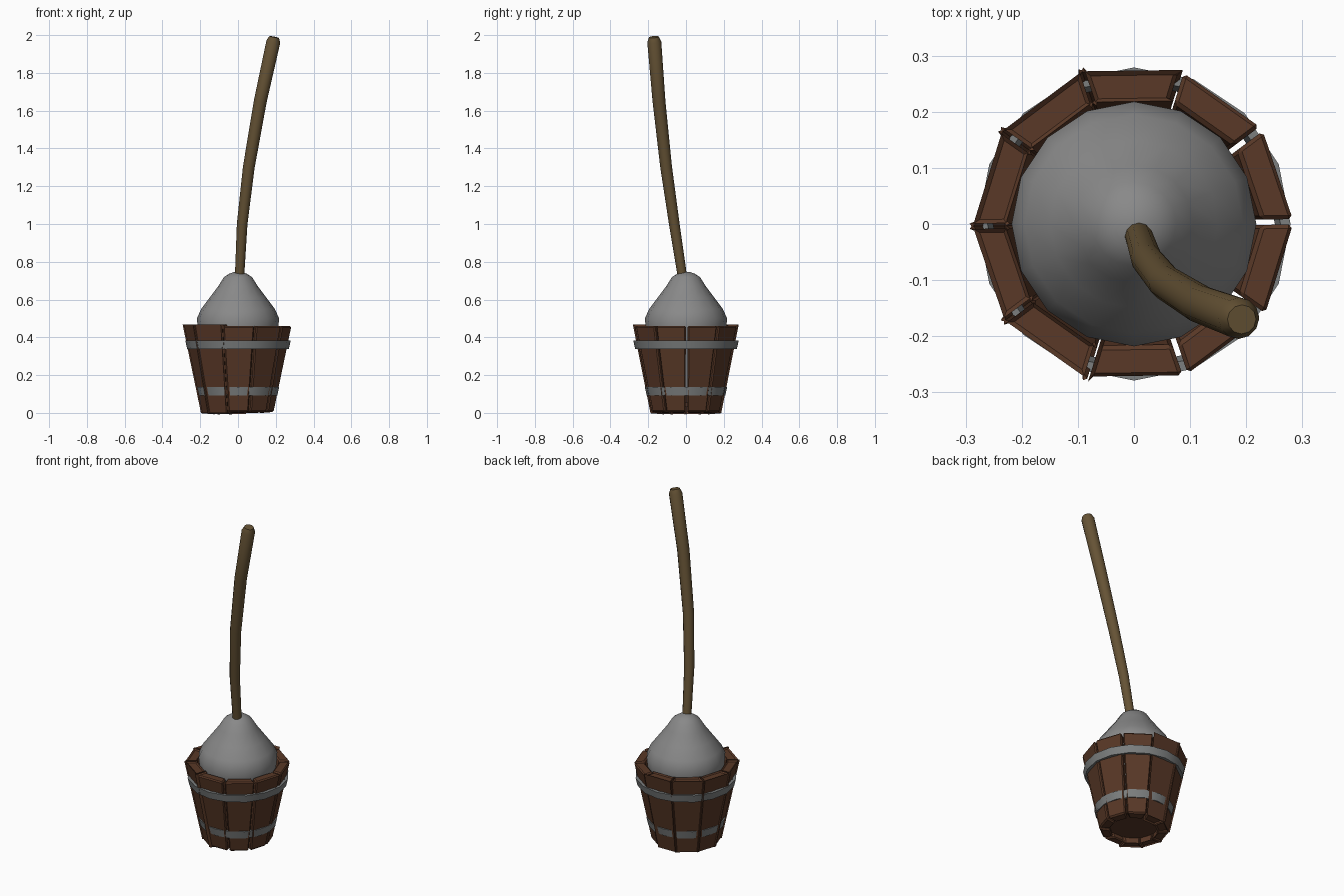
import bpy, bmesh, math
from mathutils import Vector

cube = bpy.data.objects.get("Cube")
if cube:
    bpy.data.objects.remove(cube, do_unlink=True)


def material(name, colour):
    m = bpy.data.materials.new(name)
    m.use_nodes = True
    m.diffuse_color = (*colour, 1)
    m.node_tree.nodes["Principled BSDF"].inputs["Base Color"].default_value = (*colour, 1)
    return m


red_wood = material("reddish wood", (0.10, 0.04, 0.02))
pole_wood = material("olive wood", (0.13, 0.085, 0.035))
grey_cloth = material("grey cloth", (0.25, 0.25, 0.25))
iron = material("grey iron", (0.20, 0.21, 0.21))


def finish(name, bm, mat, smooth=None):
    bmesh.ops.recalc_face_normals(bm, faces=bm.faces)
    mesh = bpy.data.meshes.new(name)
    bm.to_mesh(mesh)
    bm.free()
    mesh.materials.append(mat)
    obj = bpy.data.objects.new(name, mesh)
    bpy.context.collection.objects.link(obj)
    if smooth:
        bpy.ops.object.select_all(action='DESELECT')
        obj.select_set(True)
        bpy.context.view_layer.objects.active = obj
        bpy.ops.object.shade_smooth_by_angle(angle=math.radians(smooth))
    return obj


def lathe(name, profile, sides, mat, smooth=None, closed=False):
    """Spin (radius, height) points round the vertical axis."""
    bm = bmesh.new()
    rings = []
    for r, z in profile:
        rings.append([bm.verts.new((r * math.cos(a), r * math.sin(a), z))
                      for a in (math.tau * i / sides for i in range(sides))])
    pairs = list(zip(rings, rings[1:]))
    if closed:
        pairs.append((rings[-1], rings[0]))
    else:
        bm.faces.new(rings[0])
        bm.faces.new(rings[-1])
    for low, high in pairs:
        for i in range(sides):
            j = (i + 1) % sides
            bm.faces.new((low[i], low[j], high[j], high[i]))
    return finish(name, bm, mat, smooth)


# Bucket staves: tapered, outward leaning planks with chamfered edges
COUNT, HEIGHT, THICK = 10, 0.46, 0.055
slope = math.tan(math.pi / COUNT)
for k in range(COUNT):
    angle = math.pi / 2 + math.radians(0.8) + math.tau * k / COUNT
    out = Vector((math.cos(angle), math.sin(angle), 0))
    side = Vector((-out.y, out.x, 0))
    bm = bmesh.new()
    bmesh.ops.create_cube(bm, size=1)
    for v in bm.verts:
        reach = (0.272 if v.co.z > 0 else 0.182) - (THICK if v.co.x < 0 else 0)
        half = reach * slope - 0.005
        z = HEIGHT if v.co.z > 0 else 0.005 if v.co.x > 0 else 0.0
        v.co = out * reach + side * math.copysign(half, v.co.y) + Vector((0, 0, z))
    bmesh.ops.bevel(bm, geom=bm.edges[:], offset=0.007, segments=1, affect='EDGES')
    finish(f"bucket_stave_{k + 1}", bm, red_wood)

# Bucket floor, set a little above the stave ends
lathe("bucket_floor", [(0.145, 0.03), (0.15, 0.055)], 20, red_wood)

# Iron hoops
for name, z0, z1, r0, r1 in (("lower_hoop", 0.092, 0.137, 0.208, 0.218),
                             ("upper_hoop", 0.338, 0.382, 0.269, 0.279)):
    lathe(name, [(r0, z0), (r1, z1), (r1 - 0.018, z1), (r0 - 0.018, z0)],
          16, iron, 40, closed=True)

# Mop head: a bell shape filling the bucket
lathe("mop_head", [(0.15, 0.12), (0.195, 0.36), (0.212, 0.44), (0.218, 0.5), (0.195, 0.55),
                   (0.15, 0.61), (0.105, 0.67), (0.075, 0.718), (0.045, 0.738), (0.015, 0.747)],
      16, grey_cloth, 60)

# Curved handle, thicker towards the top with a chamfered end
path = [Vector(p) for p in ((0.003, -0.01, 0.65), (0.01, -0.025, 0.76), (0.022, -0.062, 1.0),
                            (0.057, -0.105, 1.3), (0.118, -0.143, 1.65),
                            (0.187, -0.168, 1.965), (0.192, -0.17, 1.99))]
radii = [0.025, 0.025, 0.028, 0.031, 0.034, 0.037, 0.026]
bm = bmesh.new()
sides, rings = 12, []
for i, (p, r) in enumerate(zip(path, radii)):
    tangent = (path[min(i + 1, len(path) - 1)] - path[max(i - 1, 0)]).normalized()
    u = Vector((0, 1, 0)).cross(tangent).normalized()
    w = tangent.cross(u)
    rings.append([bm.verts.new(p + r * (u * math.cos(a) + w * math.sin(a)))
                  for a in (math.tau * s / sides for s in range(sides))])
for low, high in zip(rings, rings[1:]):
    for i in range(sides):
        j = (i + 1) % sides
        bm.faces.new((low[i], low[j], high[j], high[i]))
bm.faces.new(rings[0])
bm.faces.new(rings[-1])
finish("mop_handle", bm, pole_wood, 50)
